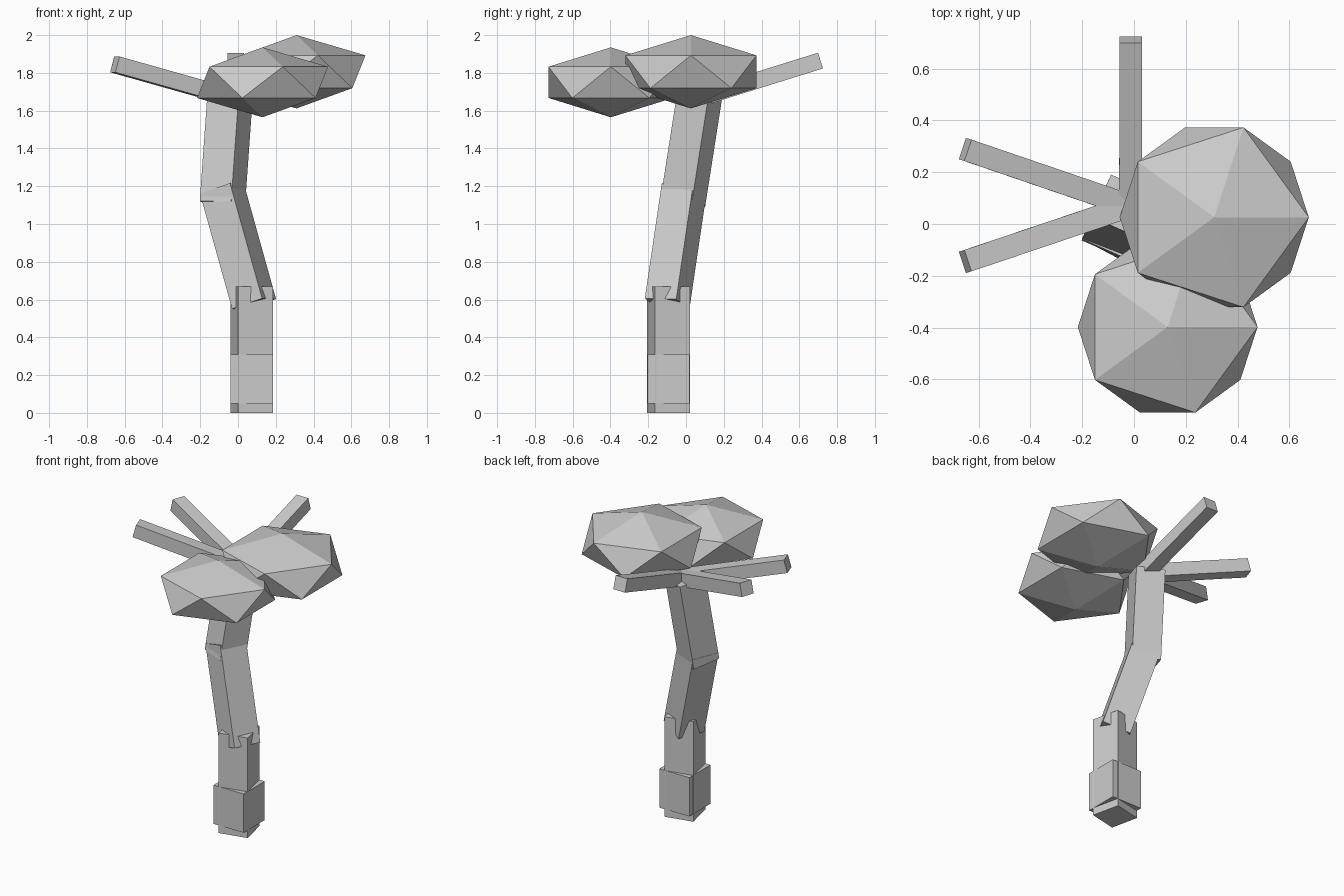
import bpy, math
from mathutils import Vector, Matrix

if "Cube" in bpy.data.objects:
    bpy.data.objects.remove(bpy.data.objects["Cube"])

grey = bpy.data.materials.new("plain grey")
grey.diffuse_color = (0.6, 0.6, 0.6, 1)
grey.use_nodes = True
grey.node_tree.nodes["Principled BSDF"].inputs["Base Color"].default_value = grey.diffuse_color


def finish(name):
    ob = bpy.context.object
    ob.name = name
    ob.data.materials.append(grey)
    return ob


def beam(name, start, end, size, twist):
    """Square beam from start to end, twisted (degrees) about its own axis."""
    a, b = Vector(start), Vector(end)
    z = (b - a).normalized()
    t = math.radians(twist)
    x = Vector((math.cos(t), math.sin(t), 0))
    x = (x - z * x.dot(z)).normalized()
    rot = Matrix((x, z.cross(x), z)).transposed().to_4x4()
    bpy.ops.mesh.primitive_cube_add(size=1)
    ob = finish(name)
    ob.matrix_world = (Matrix.Translation((a + b) / 2) @ rot
                       @ Matrix.Diagonal((size, size, (b - a).length, 1)))
    return ob


def foliage(name, centre, radius, height):
    """Flattened low-poly leaf clump."""
    bpy.ops.mesh.primitive_ico_sphere_add(subdivisions=1, radius=1, location=centre)
    finish(name).scale = (radius, radius, height)


# Trunk: square foot block, upright stump, two leaning segments
beam("foot_block", (0.073, -0.092, 0.05), (0.073, -0.092, 0.31), 0.223, 0)
beam("trunk_lower", (0.073, -0.092, 0), (0.073, -0.092, 0.67), 0.19, 12.5)
beam("trunk_middle", (0.085, -0.1, 0.577), (-0.085, -0.01, 1.187), 0.182, -24)
beam("trunk_upper", (-0.083, -0.018, 1.105), (-0.042, 0.072, 1.68), 0.182, -24)

# Bare branches fanning from the trunk top; the twist keeps their sides upright
hub = (-0.014, 0.07, 1.665)
for name, tip, angle in (("branch_back", (-0.012, 0.712, 1.865), 0),
                         ("branch_left_back", (-0.652, 0.288, 1.845), 72),
                         ("branch_left_front", (-0.652, -0.145, 1.845), 108)):
    beam(name, hub, tip, 0.087, angle)

# Leaf clumps
foliage("foliage_right", (0.31, 0.026, 1.806), 0.408, 0.194)
foliage("foliage_front", (0.13, -0.398, 1.75), 0.388, 0.185)
